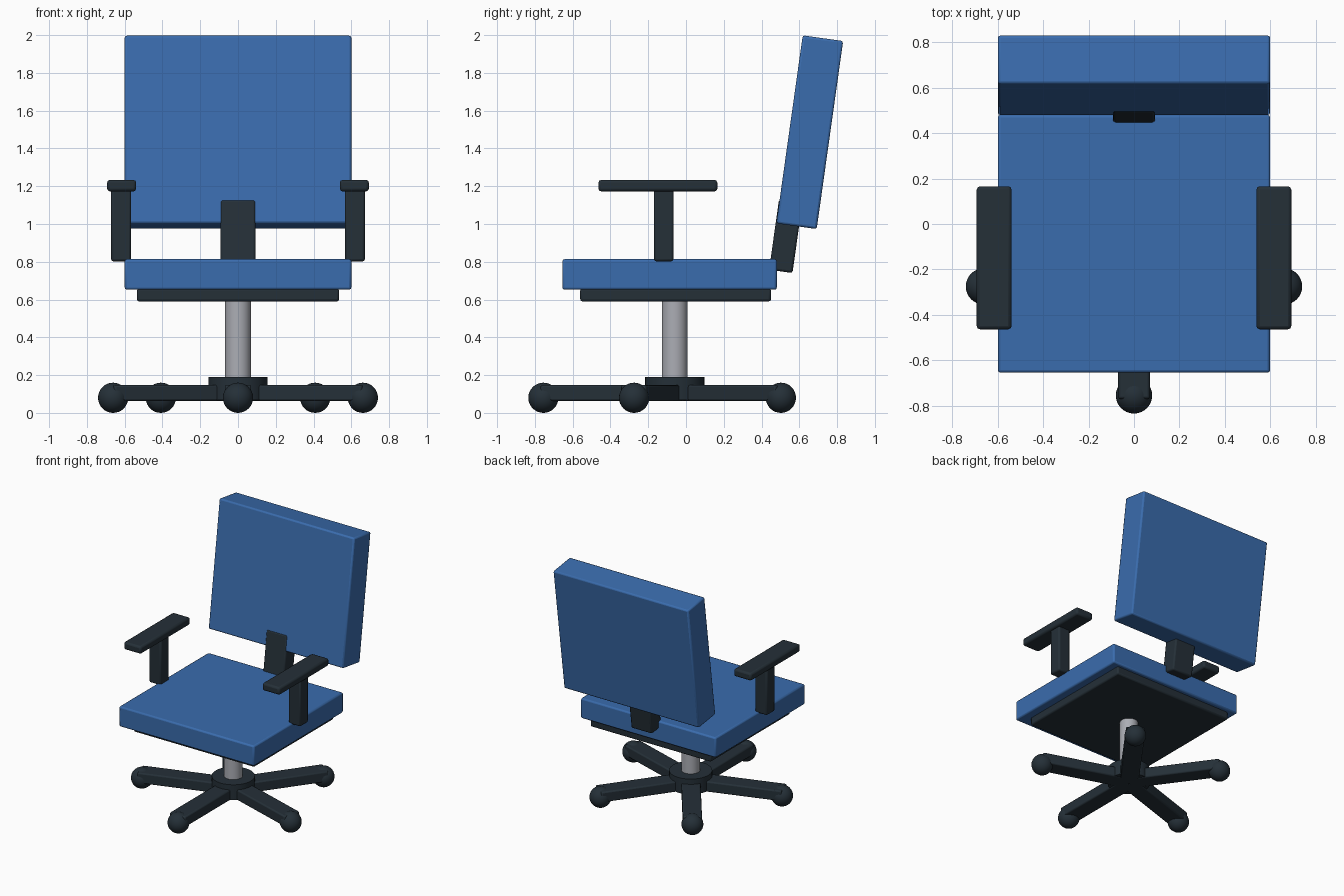
import bpy
from math import radians, sin, cos

cube = bpy.data.objects.get("Cube")
if cube:
    bpy.data.objects.remove(cube, do_unlink=True)


def material(name, rgb, roughness=0.6):
    mat = bpy.data.materials.new(name)
    mat.use_nodes = True
    mat.diffuse_color = (*rgb, 1)
    bsdf = mat.node_tree.nodes["Principled BSDF"]
    bsdf.inputs["Base Color"].default_value = (*rgb, 1)
    bsdf.inputs["Roughness"].default_value = roughness
    return mat


BLUE = material("blue_fabric", (0.042, 0.15, 0.42))
DARK = material("dark_plastic", (0.018, 0.029, 0.039))
SILVER = material("silver_metal", (0.41, 0.42, 0.46))


def finish(name, mat, bevel=0):
    obj = bpy.context.object
    obj.name = obj.data.name = name
    obj.data.materials.append(mat)
    if bevel:
        mod = obj.modifiers.new("soft_edges", "BEVEL")
        mod.width = bevel
        mod.segments = 2
        mod.limit_method = "ANGLE"
    bpy.ops.object.shade_smooth_by_angle(angle=radians(35))
    return obj


def box(name, centre, size, mat, bevel=0.012, rot=(0, 0, 0)):
    bpy.ops.mesh.primitive_cube_add(size=1, location=centre, rotation=rot)
    bpy.context.object.scale = size
    bpy.ops.object.transform_apply(location=False, rotation=False, scale=True)
    return finish(name, mat, bevel)


def cylinder(name, y, bottom, top, radius, mat):
    bpy.ops.mesh.primitive_cylinder_add(
        vertices=32, radius=radius, depth=top - bottom,
        location=(0, y, (bottom + top) / 2))
    return finish(name, mat)


# Swivel base: hub, column and five legs with ball casters
BASE_Y = -0.06
REACH = 0.695
cylinder("hub", BASE_Y, 0.068, 0.19, 0.157, DARK)
cylinder("column", BASE_Y, 0.18, 0.61, 0.068, SILVER)
for i in range(5):
    a = radians(-90 + 72 * i)
    mid = 0.355
    box(f"leg_{i + 1}", (mid * cos(a), BASE_Y + mid * sin(a), 0.106),
        (2 * mid, 0.14, 0.084), DARK, 0.01, (0, 0, a))
    bpy.ops.mesh.primitive_uv_sphere_add(
        segments=32, ring_count=16, radius=0.08,
        location=(REACH * cos(a), BASE_Y + REACH * sin(a), 0.08))
    finish(f"caster_{i + 1}", DARK)

# Seat cushion and the plate under it
box("seat_plate", (0, -0.055, 0.625), (1.07, 1.01, 0.07), DARK)
box("seat", (0, -0.087, 0.733), (1.2, 1.136, 0.162), BLUE)

# Leaning backrest and its bracket
LEAN = (radians(-8), 0, 0)
box("backrest", (0, 0.655, 1.486), (1.2, 0.216, 1.005), BLUE, 0.012, LEAN)
box("back_bracket", (0, 0.528, 0.935), (0.186, 0.125, 0.375), DARK, 0.012, LEAN)

# Armrests
for side, x in (("left", 1), ("right", -1)):
    box(f"{side}_arm_post", (x * 0.619, -0.118, 0.995),
        (0.106, 0.104, 0.385), DARK)
    box(f"{side}_arm_pad", (x * 0.616, -0.149, 1.203),
        (0.154, 0.63, 0.061), DARK, 0.015)
